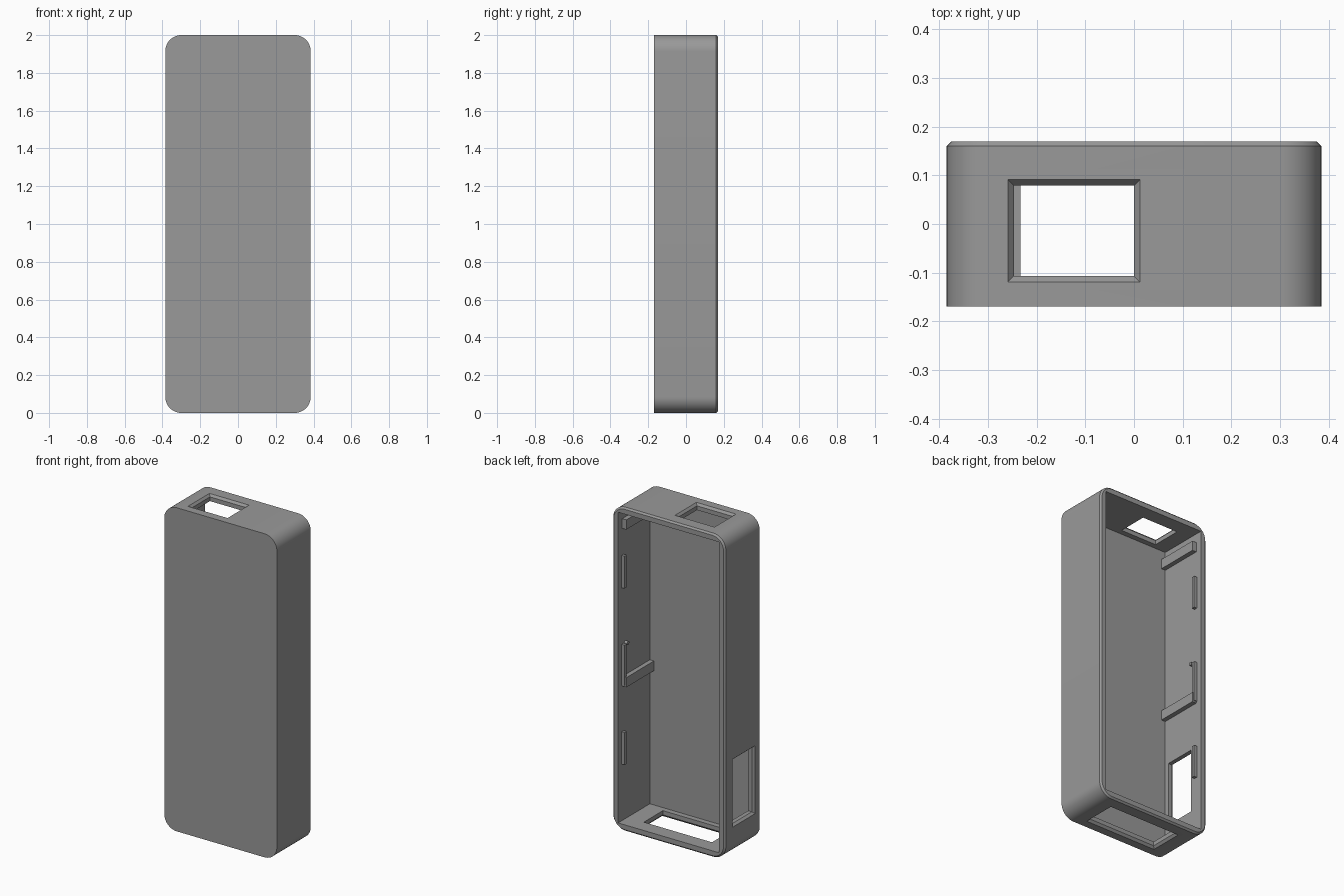
import bpy, bmesh, math

if "Cube" in bpy.data.objects:
    bpy.data.objects.remove(bpy.data.objects["Cube"])

W, D, H = 0.385, 0.17, 2.0      # half width, half depth, height
WALL, FLOOR_Y = 0.04, -0.14
RADIUS, CHAMFER = 0.085, 0.01

grey = bpy.data.materials.new("grey_plastic")
grey.diffuse_color = (0.32, 0.32, 0.32, 1)
grey.use_nodes = True
grey.node_tree.nodes["Principled BSDF"].inputs["Base Color"].default_value = grey.diffuse_color


def loft(name, rings):
    """Closed solid through rings of equal point count."""
    bm = bmesh.new()
    loops = [[bm.verts.new(p) for p in ring] for ring in rings]
    n = len(loops[0])
    for a, b in zip(loops, loops[1:]):
        for i in range(n):
            j = (i + 1) % n
            bm.faces.new((a[i], a[j], b[j], b[i]))
    bm.faces.new(loops[0])
    bm.faces.new(loops[-1])
    bmesh.ops.recalc_face_normals(bm, faces=bm.faces)
    me = bpy.data.meshes.new(name)
    bm.to_mesh(me)
    bm.free()
    me.materials.append(grey)
    ob = bpy.data.objects.new(name, me)
    bpy.context.collection.objects.link(ob)
    return ob


def box(name, x0, x1, y0, y1, z0, z1):
    return loft(name, [[(x0, y0, z), (x1, y0, z), (x1, y1, z), (x0, y1, z)] for z in (z0, z1)])


def rounded_ring(y, inset):
    """Rounded rectangle in the xz plane."""
    r, pts = RADIUS - inset, []
    for k, (sx, sz) in enumerate(((1, 1), (-1, 1), (-1, -1), (1, -1))):
        cx, cz = sx * (W - RADIUS), H / 2 + sz * (H / 2 - RADIUS)
        for i in range(13):
            a = math.pi / 2 * (k + i / 12)
            pts.append((cx + r * math.cos(a), y, cz + r * math.sin(a)))
    return pts


def port_cutter(name, u0, u1, v0, v1, place):
    """Opening with a bevelled outer lip; place maps (u, v, depth) to xyz."""
    rings = []
    for depth, s in ((-0.03, 0), (0, 0), (0.014, 0.012), (0.08, 0.012)):
        rings.append([place(u, v, depth) for u, v in (
            (u0 + s, v0 + s), (u1 - s, v0 + s), (u1 - s, v1 - s), (u0 + s, v1 - s))])
    return loft(name, rings)


# Outer case with a chamfered back rim
case = loft("case_shell", [rounded_ring(-D, 0), rounded_ring(D - CHAMFER, 0),
                           rounded_ring(D, CHAMFER)])

# Cavity and the three ports
cutters = [
    box("cavity_cutter", -W + WALL, W - WALL, FLOOR_Y, D + 0.1, WALL, H - WALL),
    port_cutter("top_port_cutter", -0.259, 0.012, -0.119, 0.091, lambda u, v, d: (u, v, H - d)),
    port_cutter("bottom_port_cutter", -0.245, 0.245, -0.119, 0.091, lambda u, v, d: (u, v, d)),
    port_cutter("side_port_cutter", -0.125, 0.095, 0.18, 0.60, lambda u, v, d: (-W + d, u, v)),
]
bpy.context.view_layer.objects.active = case
for c in cutters:
    m = case.modifiers.new(c.name, 'BOOLEAN')
    m.operation, m.solver, m.object = 'DIFFERENCE', 'EXACT', c
    bpy.ops.object.modifier_apply(modifier=m.name)
    bpy.data.objects.remove(c)

# Inner supports, repeated on both side walls
smooth = [case]
inner = W - WALL
for s, side in ((1, "right"), (-1, "left")):
    def wall_box(name, out, y0, y1, z0, z1):
        x0, x1 = sorted((s * (inner + 0.005), s * (inner - out)))
        return box(f"{side}_{name}", x0, x1, y0, y1, z0, z1)

    # Cross ribs from the floor to near the rim
    for i, z in enumerate((0.87, 1.845)):
        wall_box(f"rib_{i + 1}", 0.028, FLOOR_Y - 0.005, 0.13, z, z + 0.06)
    # Snap tabs along the rim
    for i, (z0, z1) in enumerate(((0.39, 0.59), (0.88, 1.13), (1.48, 1.68))):
        wall_box(f"snap_tab_{i + 1}", 0.02, 0.115, 0.135, z0, z1)
    # Small locating pin
    pin = loft(f"{side}_pin", [[(s * x, 0.1 + 0.011 * math.cos(k * math.tau / 16),
                                 1.13 + 0.011 * math.sin(k * math.tau / 16)) for k in range(16)]
                               for x in (inner + 0.005, inner - 0.02)])
    smooth.append(pin)

# Smooth the round corners, keep edges sharp
for ob in smooth:
    bpy.ops.object.select_all(action='DESELECT')
    ob.select_set(True)
    bpy.context.view_layer.objects.active = ob
    bpy.ops.object.shade_smooth_by_angle(angle=math.radians(30))
